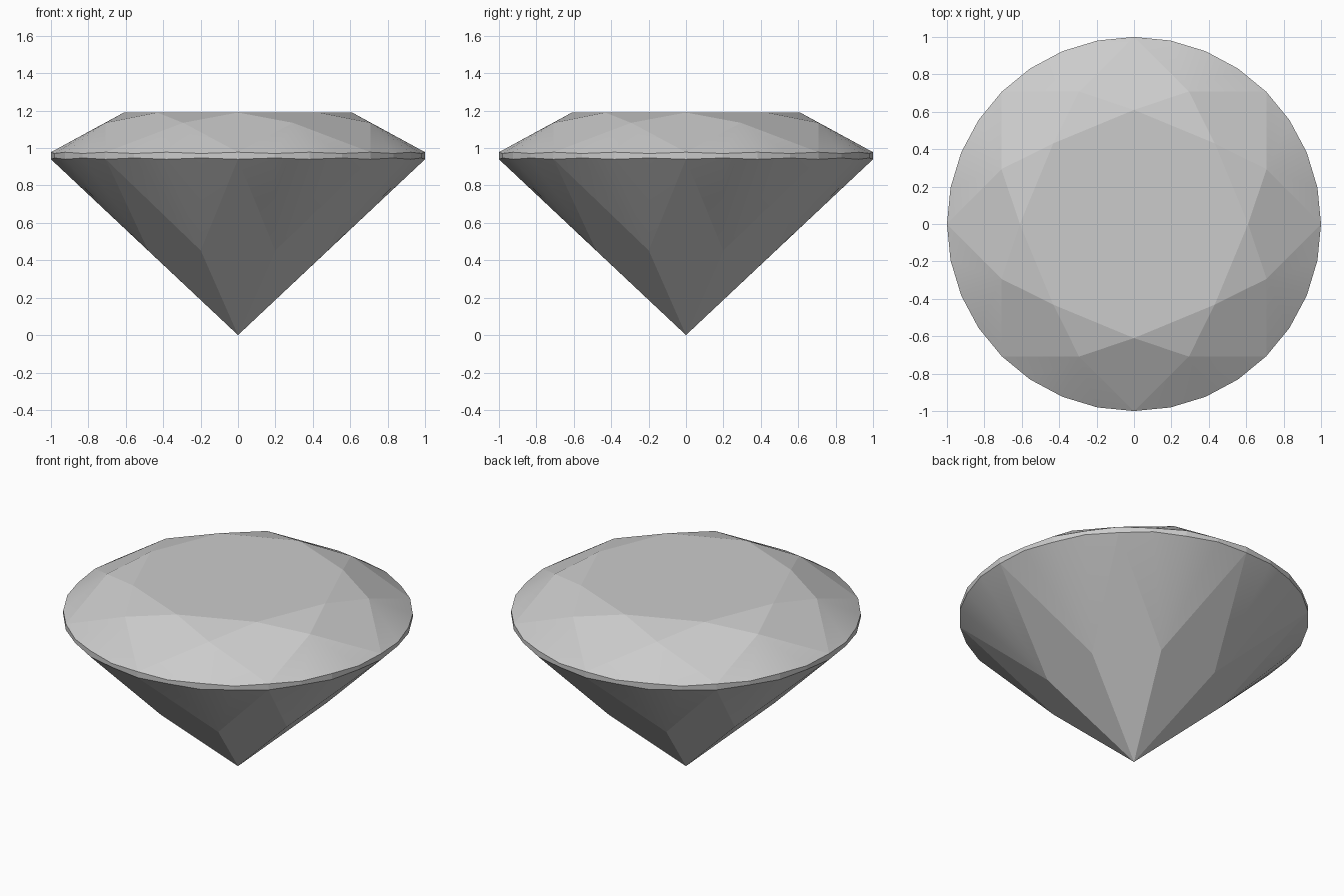
import bpy, bmesh
from math import cos, sin, pi

if "Cube" in bpy.data.objects:
    bpy.data.objects.remove(bpy.data.objects["Cube"])

bm = bmesh.new()


def ring(count, radius, heights, offset=0.0):
    """Ring of vertices; heights are cycled around the ring."""
    return [bm.verts.new((radius * cos(2 * pi * (i + offset) / count),
                          radius * sin(2 * pi * (i + offset) / count),
                          heights[i % len(heights)])) for i in range(count)]


def face(*verts, smooth=False):
    bm.faces.new(verts).smooth = smooth


# Vertex rings from the table down to the culet
table = ring(8, 0.61, [1.19])
crown = ring(8, 0.767, [1.135], 0.5)
girdle_top = ring(32, 1.0, [0.978, 0.971])
girdle_low = ring(32, 1.0, [0.94, 0.947])
pavilion = ring(8, 0.52, [0.452], 0.5)
culet = bm.verts.new((0, 0, 0))

face(*table)
for i in range(8):
    n = (i + 1) % 8
    # Crown: star facet and kite facet
    face(table[i], crown[i], table[n])
    face(table[i], crown[i - 1], girdle_top[4 * i], crown[i])
    # Pavilion: main kite facet
    face(culet, pavilion[i], girdle_low[4 * i], pavilion[i - 1])
    for k in range(4 * i, 4 * i + 4):
        m = (k + 1) % 32
        # Half facets fanned to the girdle, and the girdle band
        face(crown[i], girdle_top[k], girdle_top[m], smooth=True)
        face(pavilion[i], girdle_low[m], girdle_low[k], smooth=True)
        face(girdle_top[k], girdle_low[k], girdle_low[m], girdle_top[m])

bmesh.ops.recalc_face_normals(bm, faces=bm.faces)
# Only the edges inside each fan stay soft
for e in bm.edges:
    e.smooth = all(f.smooth for f in e.link_faces)

mesh = bpy.data.meshes.new("cut_gem")
bm.to_mesh(mesh)
bm.free()
gem = bpy.data.objects.new("cut_gem", mesh)
bpy.context.collection.objects.link(gem)
